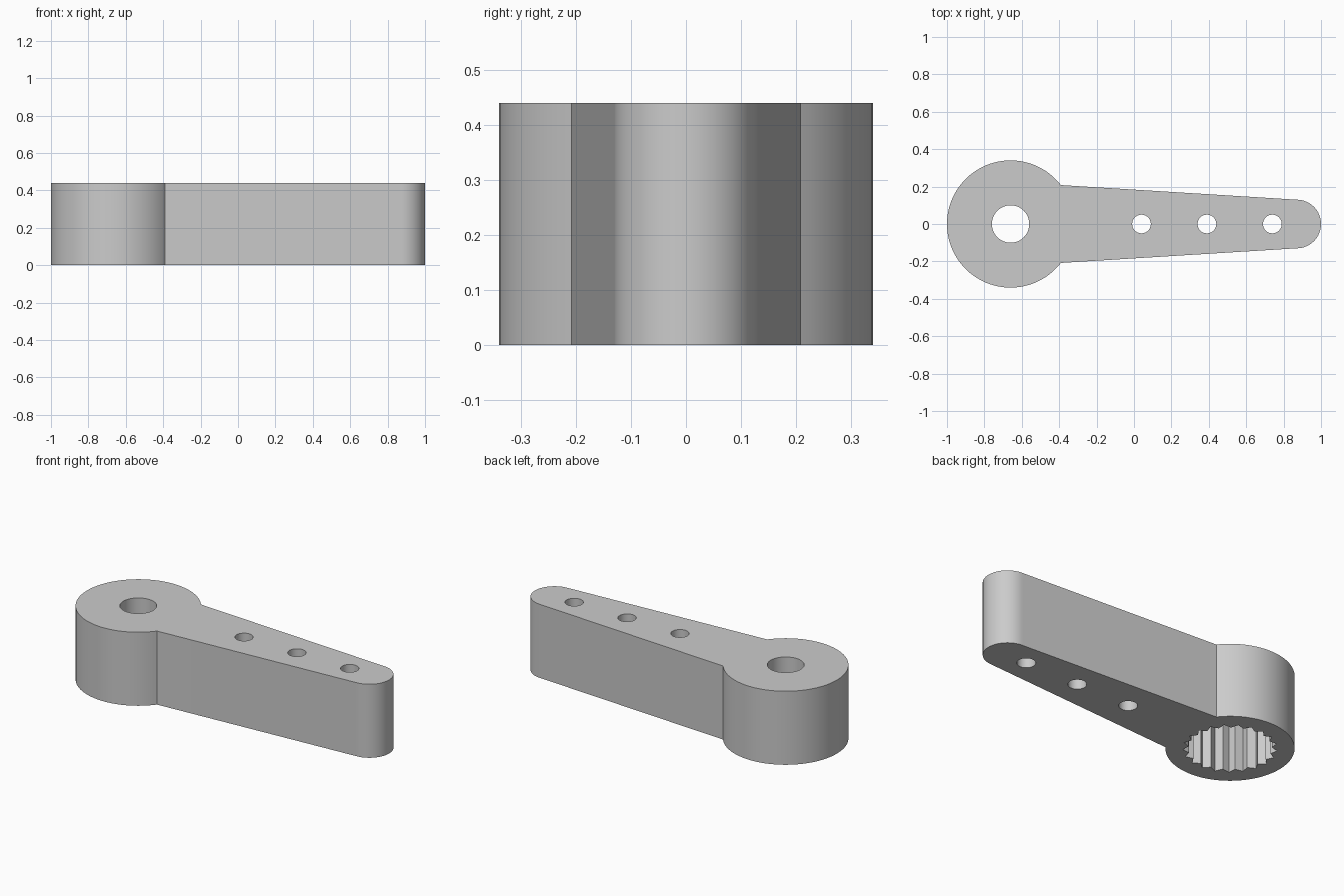
import bpy, bmesh
from math import sin, cos, pi, atan2, sqrt

if "Cube" in bpy.data.objects:
    bpy.data.objects.remove(bpy.data.objects["Cube"], do_unlink=True)

HEIGHT = 0.44
HUB_X, HUB_R = -0.66, 0.34
TIP_X, TIP_R = 0.87, 0.13
NECK_Y = 0.208
TEETH = 21

grey = bpy.data.materials.new("light grey plastic")
grey.use_nodes = True
colour = (0.6, 0.6, 0.6, 1)
grey.diffuse_color = colour
grey.node_tree.nodes["Principled BSDF"].inputs["Base Color"].default_value = colour


def arc(cx, radius, start, end, steps):
    """Points along an arc centred on the x axis."""
    angles = [start + (end - start) * i / steps for i in range(steps + 1)]
    return [(cx + radius * cos(a), radius * sin(a)) for a in angles]


def prism(name, outline, z0, z1):
    """Extrude a closed outline from z0 to z1."""
    bm = bmesh.new()
    base = bm.faces.new([bm.verts.new((x, y, z0)) for x, y in outline])
    top = bmesh.ops.extrude_face_region(bm, geom=[base])["geom"]
    verts = [v for v in top if isinstance(v, bmesh.types.BMVert)]
    bmesh.ops.translate(bm, verts=verts, vec=(0, 0, z1 - z0))
    bmesh.ops.recalc_face_normals(bm, faces=bm.faces)
    mesh = bpy.data.meshes.new(name)
    bm.to_mesh(mesh)
    bm.free()
    mesh.materials.append(grey)
    obj = bpy.data.objects.new(name, mesh)
    bpy.context.collection.objects.link(obj)
    return obj


def circle(cx, radius, steps):
    return arc(cx, radius, 0, 2 * pi, steps)[:-1]


# Lever body: round hub running into a tapered arm with a rounded tip
neck = atan2(NECK_Y, sqrt(HUB_R ** 2 - NECK_Y ** 2))
outline = arc(HUB_X, HUB_R, neck, 2 * pi - neck, 80)
outline += arc(TIP_X, TIP_R, -pi / 2, pi / 2, 32)
lever = prism("lever_arm", outline, 0, HEIGHT)

# Toothed socket in the underside of the hub
socket = []
for i in range(2 * TEETH):
    r = 0.25 if i % 2 else 0.22
    a = pi * i / TEETH
    socket.append((HUB_X + r * cos(a), r * sin(a)))
cutters = [prism("socket_cutter", socket, -0.1, 0.3)]

# Screw hole through the hub and three linkage holes through the arm
cutters.append(prism("screw_hole_cutter", circle(HUB_X, 0.1, 48), 0.2, 0.6))
for x in (0.04, 0.39, 0.74):
    cutters.append(prism("link_hole_cutter", circle(x, 0.05, 32), -0.1, 0.6))

bpy.context.view_layer.objects.active = lever
for cutter in cutters:
    cutter.hide_render = True
    mod = lever.modifiers.new("cut", "BOOLEAN")
    mod.operation = "DIFFERENCE"
    mod.solver = "EXACT"
    mod.object = cutter
    bpy.ops.object.modifier_apply(modifier=mod.name)
    bpy.data.objects.remove(cutter, do_unlink=True)

# Smooth the round walls and keep the rims and teeth crisp
bpy.ops.object.select_all(action="DESELECT")
lever.select_set(True)
bpy.ops.object.shade_smooth_by_angle(angle=pi / 6)
